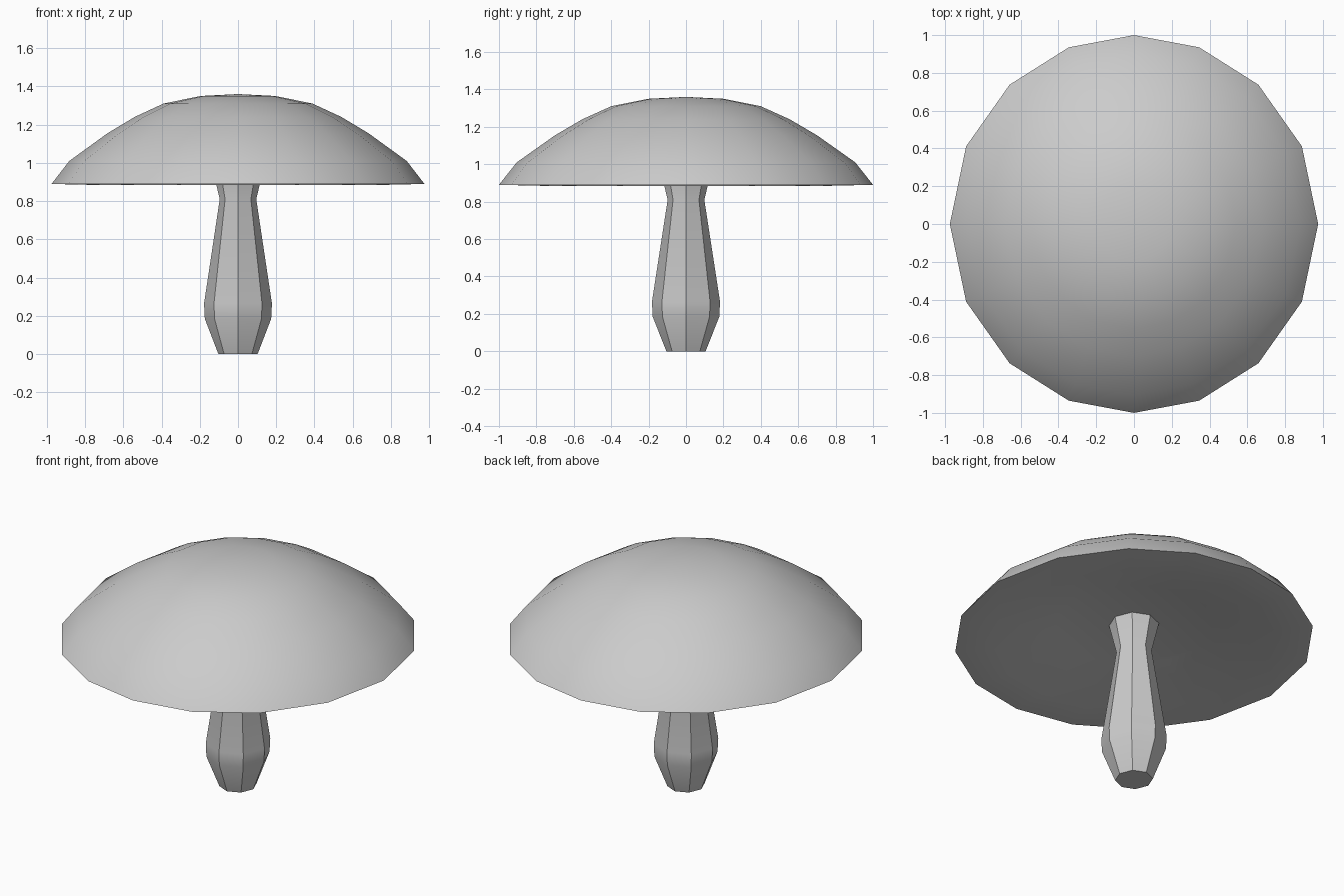
import bpy, bmesh
from math import sin, cos, pi, radians

if "Cube" in bpy.data.objects:
    bpy.data.objects.remove(bpy.data.objects["Cube"])


def lathe(name, profile, sides, sx=1.0, skew=0.0, smooth_angle=40):
    """Revolve a (radius, z) profile; radius 0 makes a pole, open ends get capped."""
    bm = bmesh.new()
    rings = []
    for r, z in profile:
        if r == 0:
            rings.append([bm.verts.new((0, 0, z))])
            continue
        ring = []
        for i in range(sides):
            a = 2 * pi * i / sides
            a += skew * sin(2 * a)
            ring.append(bm.verts.new((r * sx * cos(a), r * sin(a), z)))
        rings.append(ring)
    for lo, hi in zip(rings, rings[1:]):
        for i in range(sides):
            j = (i + 1) % sides
            if len(hi) == 1:
                bm.faces.new((lo[i], lo[j], hi[0]))
            else:
                bm.faces.new((lo[i], lo[j], hi[j], hi[i]))
    for ring in (rings[0], rings[-1]):
        if len(ring) > 1:
            bm.faces.new(ring)
    bmesh.ops.recalc_face_normals(bm, faces=bm.faces)
    mesh = bpy.data.meshes.new(name)
    bm.to_mesh(mesh)
    bm.free()
    obj = bpy.data.objects.new(name, mesh)
    bpy.context.collection.objects.link(obj)
    bpy.ops.object.select_all(action='DESELECT')
    obj.select_set(True)
    bpy.context.view_layer.objects.active = obj
    bpy.ops.object.shade_smooth_by_angle(angle=radians(smooth_angle))
    return obj


# Cap: recessed underside, flat lip, then the dome
lathe("cap", [(0.44, 0.98), (0.78, 0.885), (1.0, 0.89), (0.905, 1.01),
              (0.70, 1.155), (0.555, 1.24), (0.40, 1.31), (0.20, 1.35),
              (0, 1.36)], 16, sx=0.975, skew=radians(2.5))

# Stem: bulbous foot, narrow neck, flared top
lathe("stem", [(0.105, 0.0), (0.178, 0.185), (0.182, 0.265),
               (0.098, 0.81), (0.14, 0.985)], 8, sx=0.975)
